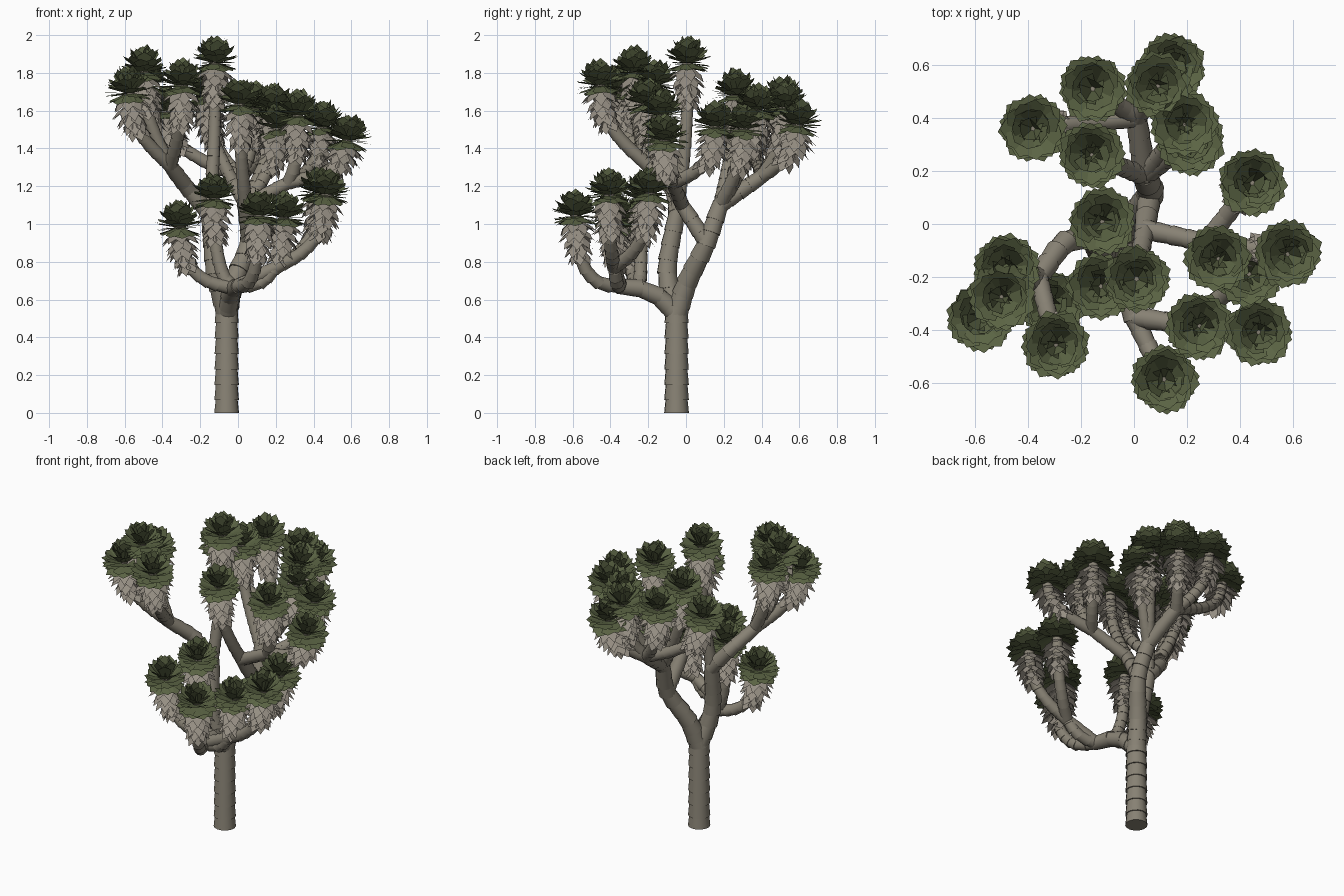
import bpy, bmesh, math, random
from mathutils import Vector as V

if "Cube" in bpy.data.objects:
    bpy.data.objects.remove(bpy.data.objects["Cube"])

random.seed(4)
CENTRE = V((-0.03, 0, 1.05))

def mat(name, c):
    m = bpy.data.materials.new(name)
    m.diffuse_color = (*c, 1)
    m.use_nodes = True
    m.node_tree.nodes["Principled BSDF"].inputs["Base Color"].default_value = m.diffuse_color
    return m

BARK = mat("bark grey", (0.245, 0.222, 0.175))
DEAD = mat("dry leaf grey", (0.3, 0.27, 0.225))
GREEN = mat("leaf green", (0.105, 0.128, 0.058))

def finish(bm, name, material, smooth=False):
    me = bpy.data.meshes.new(name)
    bm.to_mesh(me)
    bm.free()
    me.materials.append(material)
    ob = bpy.data.objects.new(name, me)
    bpy.context.collection.objects.link(ob)

def smooth_path(pts, step):
    """Catmull-Rom curve through pts, resampled at about even steps."""
    p = [V(q) for q in pts]
    p = [p[0] * 2 - p[1]] + p + [p[-1] * 2 - p[-2]]
    out = []
    for a, b, c, d in zip(p, p[1:], p[2:], p[3:]):
        n = max(1, round((c - b).length / step))
        for i in range(n):
            t = i / n
            out.append(0.5 * (2 * b + (c - a) * t + (2 * a - 5 * b + 4 * c - d) * t * t
                              + (3 * b - a - 3 * c + d) * t ** 3))
    return out + [p[-2]]

def frame(d):
    u = d.cross(V((0.31, 0.95, 0.05))).normalized()
    return u, d.cross(u).normalized()

def stem(name, pts, r0, r1, sides=14, step=0.075):
    """Branch of stacked, slightly flared bark collars."""
    path = smooth_path(pts, step)
    bm = bmesh.new()
    n = len(path) - 1
    for i in range(n):
        a, b = path[i], path[i + 1]
        d = (b - a).normalized()
        u, w = frame(d)
        r = r0 + (r1 - r0) * i / n
        low = a if i == 0 else a - d * 0.014
        rings = []
        for c, k in ((low, 1.1), (b + d * 0.014, 0.93)):
            turn = [2 * math.pi * j / sides for j in range(sides)]
            rings.append([bm.verts.new(c + r * k * (u * math.cos(t) + w * math.sin(t))) for t in turn])
        for j in range(sides):
            k = (j + 1) % sides
            bm.faces.new((rings[0][j], rings[0][k], rings[1][k], rings[1][j])).smooth = True
        bm.faces.new(rings[0][::-1])
        bm.faces.new(rings[1])
    bmesh.ops.recalc_face_normals(bm, faces=bm.faces)
    for e in bm.edges:
        if e.calc_face_angle(0) > 0.6:
            e.smooth = False
    finish(bm, name, BARK)
    return path

def leaf(bm, base, d, side, length, width, wide_at):
    """Flat pointed blade whose face looks away from the middle of the tree."""
    m = base + d * length * wide_at
    if side.cross(d).dot(m - CENTRE) < 0:
        side = -side
    v = [bm.verts.new(q) for q in (base - side * width * 0.22, base + side * width * 0.22,
                                   m + side * width * 0.5, base + d * length, m - side * width * 0.5)]
    bm.faces.new((v[0], v[1], v[2], v[4]))
    bm.faces.new((v[4], v[2], v[3]))

def ring(bm, c, axis, count, elev, length, width, off, start, wide_at):
    u, w = frame(axis)
    for j in range(count):
        a = start + 2 * math.pi * j / count
        o = u * math.cos(a) + w * math.sin(a)
        s = w * math.cos(a) - u * math.sin(a)
        e = math.radians(elev + random.uniform(-7, 7))
        leaf(bm, c + o * off, o * math.cos(e) + axis * math.sin(e), s,
             length * random.uniform(0.93, 1.04), width, wide_at)

def head(i, path):
    c = path[-1]
    axis = (V((0, 0, 3)) + (path[-1] - path[-4]).normalized()).normalized()
    # green rosette: full dome of broad blades, fewer and longer toward the top
    bm = bmesh.new()
    for k, n in enumerate((11, 12, 12, 11, 9, 5)):
        ring(bm, c, axis, n, -22 + k * 20, 0.122 + k * 0.005, 0.08, 0.004, k * 0.3 + i, 0.78)
    finish(bm, f"green_rosette_{i}", GREEN)
    # skirt of dry leaves hanging along the stem
    bm = bmesh.new()
    back = path[::-1]
    for k in range(5):
        left = 0.025 + k * 0.04
        for a, b in zip(back, back[1:]):
            seg = (b - a).length
            q, d = a.lerp(b, min(1, left / seg)), (a - b).normalized()
            if left <= seg:
                break
            left -= seg
        d = (d + V((0, 0, 0.8))).normalized()
        ring(bm, q, d, 9 - k // 2, -38 - k * 5, 0.118 - k * 0.008, 0.066, 0.022, k * 0.35 + i, 0.5)
    finish(bm, f"dry_leaf_skirt_{i}", DEAD)

count = 0
def grow(base, lift, *heads):
    """Twigs that leave the limb outward, then turn up into a leafy head."""
    global count
    for x, y, top in heads:
        count += 1
        b, e = V(base), V((x, y, top - 0.148))
        pts = [b]
        for out, up in ((0.5, lift), (0.88, lift + 0.32)):
            pts.append(b + V(((e.x - b.x) * out, (e.y - b.y) * out, (e.z - b.z) * up)))
        head(count, stem(f"twig_{count}", pts + [e], .035, .029, 12, .055))

# trunk and main limbs
fork = (-.06, -.05, .52)
front, front_tip = (-.02, -.25, .66), (0, -.35, .67)
arm = (.2, -.38, .77)
left, left_tip = (-.15, -.05, 1.05), (-.36, -.2, 1.31)
mid, right_tip = (.04, -.02, 1.1), (.27, -.07, 1.22)
elbow = (.06, .11, .9)
back, back_tip = (.04, .18, 1.1), (.01, .4, 1.25)
stem("trunk", [(-.06, -.05, 0), (-.06, -.05, .57)], .06, .058, 14, .085)
stem("front_limb", [fork, (-.04, -.15, .62), front, front_tip], .05, .042)
stem("front_arm", [front_tip, arm], .038, .034)
stem("left_limb", [fork, (-.12, -.1, .75), left], .052, .044)
stem("left_arm", [left, (-.26, -.07, 1.18), left_tip], .042, .038)
stem("back_limb", [fork, (-.02, .01, .7), elbow, back], .055, .044)
stem("back_arm", [back, back_tip], .042, .038)
stem("middle_limb", [elbow, mid], .042, .038)
stem("right_arm", [mid, right_tip], .036, .034)

# heads on each limb: x, y and top height
grow(back_tip, .25, (.145, .59, 1.67), (.09, .52, 1.76), (-.155, .51, 1.79), (-.38, .36, 1.74))
grow(back, .32, (-.16, .26, 1.83), (.19, .375, 1.75), (.215, .31, 1.65))
grow(right_tip, .18, (.445, .155, 1.66), (.317, -.13, 1.72), (.577, -.113, 1.59))
grow(mid, .3, (.01, -.207, 1.78))
grow(left, .28, (-.12, .01, 2.0))
grow(left_tip, .28, (-.48, -.165, 1.88), (-.498, -.275, 1.95), (-.577, -.35, 1.84), (-.294, -.455, 1.88))
grow(front, .12, (-.125, -.235, 1.28), (-.31, -.3, 1.13))
grow(front_tip, .06, (.245, -.385, 1.18), (.113, -.585, 1.19))
grow(arm, .2, (.434, -.19, 1.31), (.47, -.407, 1.3))
